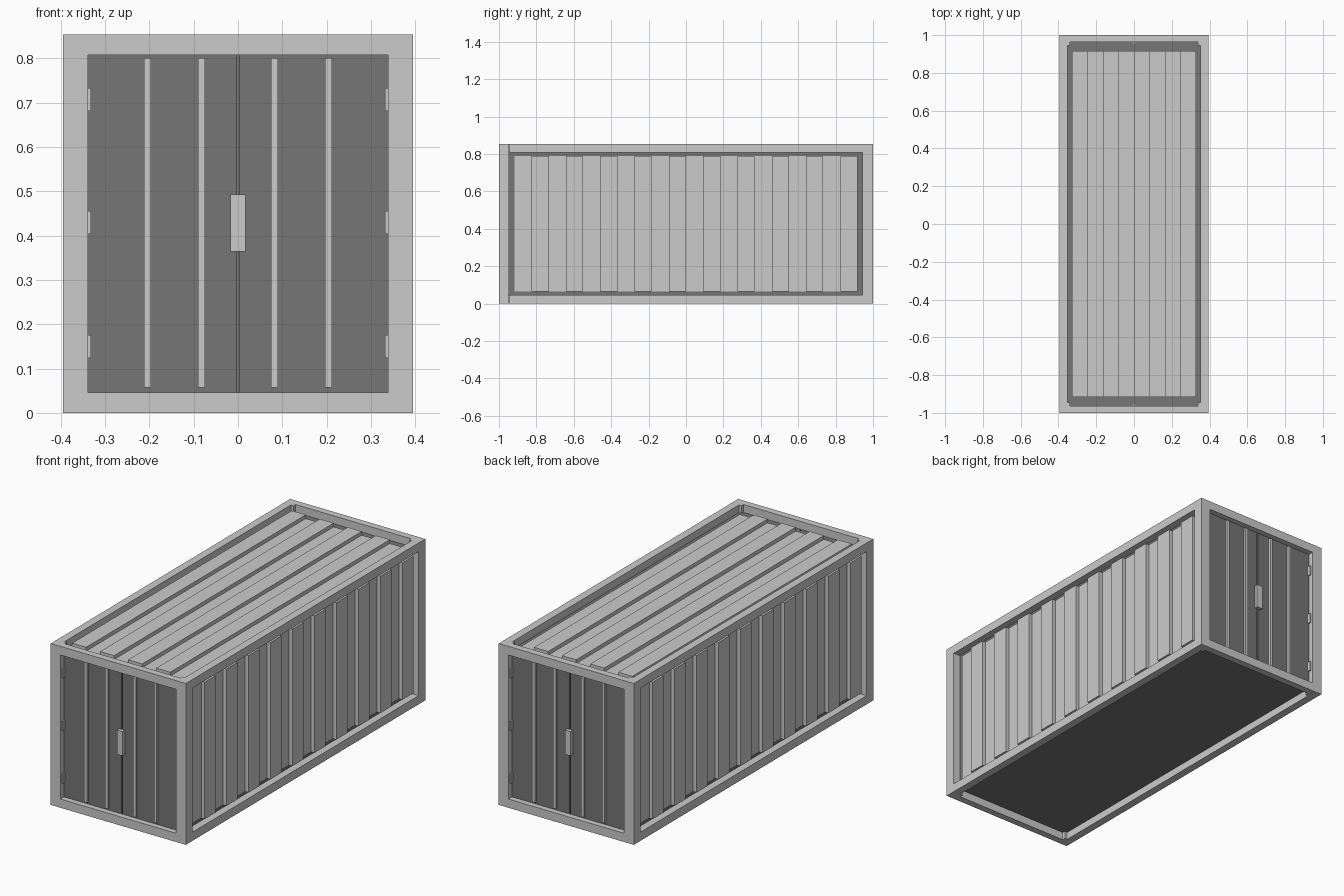
import bpy, bmesh
from mathutils import Matrix
from math import pi

if "Cube" in bpy.data.objects:
    bpy.data.objects.remove(bpy.data.objects["Cube"])

HX, HY, H = 0.395, 1.0, 0.853      # overall half width, half length, height


def mat(name, v):
    m = bpy.data.materials.new(name)
    m.diffuse_color = (v, v, v, 1)
    m.use_nodes = True
    m.node_tree.nodes["Principled BSDF"].inputs["Base Color"].default_value = m.diffuse_color
    return m


dark = mat("dark_grey", 0.18)


def boxes(name, specs, material=None, turn=False):
    """One object from (x0, x1, y0, y1, z0, z1) boxes; turn adds a copy rotated 180 degrees."""
    bm = bmesh.new()
    for x0, x1, y0, y1, z0, z1 in specs:
        m = (Matrix.Translation(((x0 + x1) / 2, (y0 + y1) / 2, (z0 + z1) / 2))
             @ Matrix.Diagonal((x1 - x0, y1 - y0, z1 - z0, 1)))
        bmesh.ops.create_cube(bm, size=1, matrix=m)
        if turn:
            bmesh.ops.create_cube(bm, size=1, matrix=Matrix.Rotation(pi, 4, 'Z') @ m)
    me = bpy.data.meshes.new(name)
    bm.to_mesh(me)
    bm.free()
    if material:
        me.materials.append(material)
    ob = bpy.data.objects.new(name, me)
    bpy.context.collection.objects.link(ob)
    return ob


# Frame: corner posts, long rails and end rails
PX, PY, RX, RY, RZ = 0.338, 0.945, 0.353, 0.963, 0.046
boxes("corner_posts", [(PX, HX, s * HY if s < 0 else PY, -PY if s < 0 else HY, 0, H)
                       for s in (-1, 1)], turn=True)
levels = ((0, RZ), (H - RZ, H))
boxes("long_rails", [(RX, HX, -PY, PY, a, b) for a, b in levels], turn=True)
boxes("end_rails", [(-PX, PX, -HY, -RY, a, b) for a, b in levels], turn=True)

# Inner body: shows as floor and as the groove round each panel
BX, BY, BZ0, BZ1 = 0.355, 0.95, 0.04, 0.813
boxes("inner_body", [(-BX, BX, -BY, BY, BZ0, BZ1)], dark)

# Corrugated side panels: thin sheet with alternate raised strips
LOW, RAISED = 0.008, 0.028
E, Z0, Z1, N = 0.917, 0.066, 0.79, 20
w = 2 * E / N
side = [(BX - 0.01, BX + LOW, -E, E, Z0, Z1)]
side += [(BX, BX + RAISED, -E + i * w, -E + (i + 1) * w, Z0, Z1) for i in range(1, N, 2)]
boxes("side_panels", side, turn=True)

# Corrugated roof: strips run lengthwise
R, N = 0.328, 8
w = 2 * R / N
roof = [(-R, R, -E, E, BZ1 - 0.01, BZ1 + LOW)]
roof += [(-R + i * w, -R + (i + 1) * w, -E, E, BZ1, BZ1 + RAISED) for i in range(0, N, 2)]
boxes("roof_panel", roof)

# Double doors at both ends, split by a narrow seam
D = -0.97
boxes("doors", [(-PX, -0.003, D, -BY + 0.01, 0.042, 0.811),
                (0.003, PX, D, -BY + 0.01, 0.042, 0.811)], dark, turn=True)
boxes("door_bars", [(x - 0.008, x + 0.008, D - 0.012, D + 0.005, 0.057, 0.8)
                    for x in (-0.204, -0.082, 0.082, 0.204)], turn=True)
boxes("door_latch", [(-0.017, 0.017, D - 0.018, D + 0.005, 0.364, 0.493)], turn=True)
boxes("door_hinges", [(min(s * 0.331, s * 0.35), max(s * 0.331, s * 0.35),
                       D - 0.018, D + 0.005, z - 0.026, z + 0.026)
                      for s in (-1, 1) for z in (0.15, 0.429, 0.707)], turn=True)
